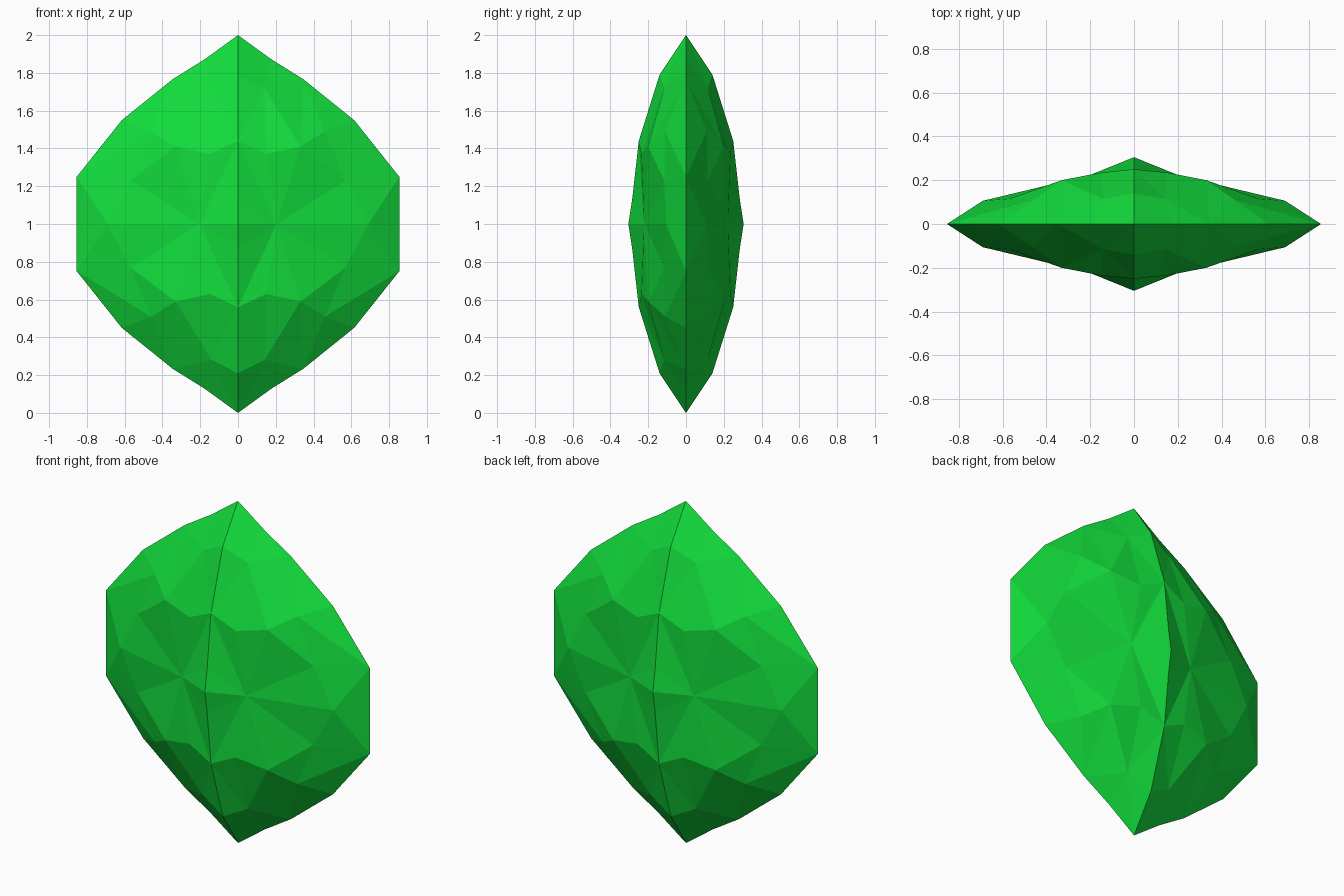
import bpy
import bmesh

cube = bpy.data.objects.get("Cube")
if cube:
    bpy.data.objects.remove(cube, do_unlink=True)

# Gem colour
green = bpy.data.materials.new("emerald green")
green.use_nodes = True
colour = (0.006, 0.72, 0.045, 1.0)
green.diffuse_color = colour
green.node_tree.nodes["Principled BSDF"].inputs["Base Color"].default_value = colour

# Corners of one eighth of the gem: sideways, height above the middle, depth
corners = {
    "tip": (0, 1, 0),
    "rim_a": (0.175, 0.873, 0),
    "rim_b": (0.345, 0.767, 0),
    "rim_c": (0.615, 0.55, 0),
    "shoulder": (0.854, 0.25, 0),
    "side": (0.854, 0, 0),
    "ridge_high": (0, 0.79, 0.14),
    "ridge_mid": (0, 0.44, 0.25),
    "ridge_low": (0, 0.13, 0.285),
    "crown": (0, 0, 0.305),
    "upper_in": (0.14, 0.72, 0.115),
    "upper_out": (0.46, 0.49, 0.11),
    "belt_a": (0.15, 0.37, 0.235),
    "belt_b": (0.33, 0.41, 0.2),
    "belt_c": (0.57, 0.23, 0.115),
    "waist_in": (0.205, 0, 0.222),
    "waist_out": (0.69, 0, 0.106),
}

# Triangular facets between those corners
facets = [
    # upper slope
    "tip ridge_high upper_in", "tip upper_in rim_a", "rim_a upper_in rim_b",
    "ridge_high ridge_mid upper_in", "upper_in ridge_mid belt_a",
    "upper_in belt_a belt_b", "upper_in belt_b rim_b",
    "rim_b belt_b upper_out", "rim_b upper_out rim_c",
    "upper_out belt_b belt_c", "upper_out belt_c shoulder",
    "upper_out shoulder rim_c",
    # middle band
    "ridge_mid ridge_low waist_in", "ridge_low crown waist_in",
    "ridge_mid waist_in belt_a", "belt_a waist_in belt_b",
    "belt_b waist_in belt_c", "waist_in waist_out belt_c",
    "belt_c waist_out shoulder", "shoulder waist_out side",
]

bm = bmesh.new()
verts = {name: bm.verts.new((x, -d, z)) for name, (x, z, d) in corners.items()}
for facet in facets:
    face = bm.faces.new([verts[name] for name in facet.split()])
    face.normal_update()
    if face.normal.y > 0:
        face.normal_flip()
mesh = bpy.data.meshes.new("faceted_gem")
bm.to_mesh(mesh)
bm.free()
mesh.materials.append(green)

# Mirror the eighth in all three directions and stand the gem on its tip
gem = bpy.data.objects.new("faceted_gem", mesh)
bpy.context.collection.objects.link(gem)
gem.location.z = 1
mirror = gem.modifiers.new("mirror", 'MIRROR')
mirror.use_axis = (True, True, True)
mirror.merge_threshold = 0.001
